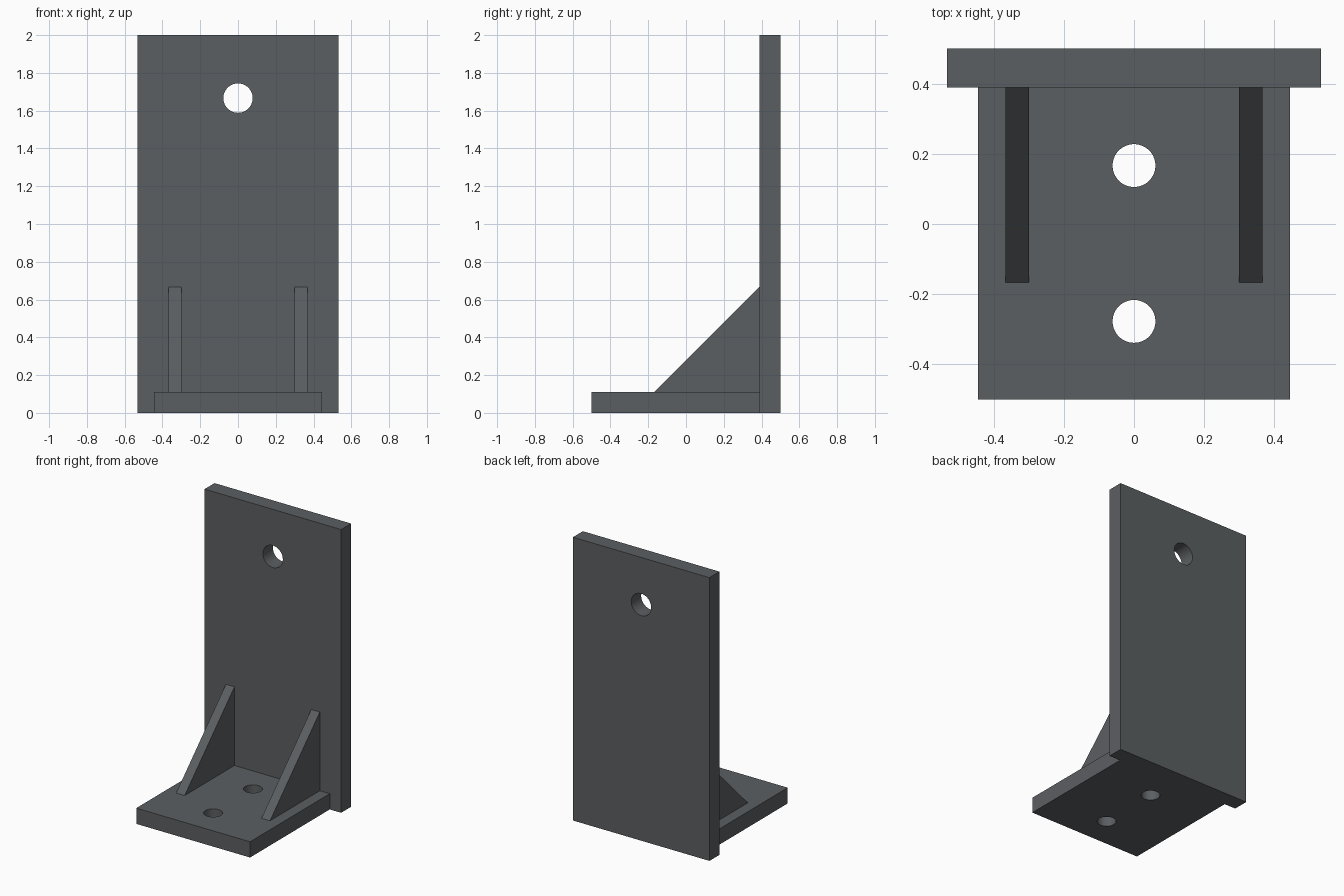
import bpy
import bmesh
import math

if "Cube" in bpy.data.objects:
    bpy.data.objects.remove(bpy.data.objects["Cube"], do_unlink=True)

MM = 2 / 180          # the bracket is 180 mm tall
THICK = 10 * MM       # plate thickness
FRONT, BACK = -45 * MM, 45 * MM
FACE = BACK - THICK   # front face of the upright plate

steel = bpy.data.materials.new("dark_grey_steel")
steel.use_nodes = True
colour = (0.105, 0.114, 0.121, 1)
steel.diffuse_color = colour
steel.node_tree.nodes["Principled BSDF"].inputs["Base Color"].default_value = colour


def prism(name, profile, x0, x1):
    """Extrude a (y, z) profile from x0 to x1."""
    bm = bmesh.new()
    face = bm.faces.new([bm.verts.new((x0, y, z)) for y, z in profile])
    new = bmesh.ops.extrude_face_region(bm, geom=[face])["geom"]
    verts = [v for v in new if isinstance(v, bmesh.types.BMVert)]
    bmesh.ops.translate(bm, verts=verts, vec=(x1 - x0, 0, 0))
    bmesh.ops.recalc_face_normals(bm, faces=bm.faces)
    mesh = bpy.data.meshes.new(name)
    bm.to_mesh(mesh)
    bm.free()
    mesh.materials.append(steel)
    obj = bpy.data.objects.new(name, mesh)
    bpy.context.collection.objects.link(obj)
    return obj


def plate(name, width, y0, y1, height):
    outline = [(y0, 0), (y1, 0), (y1, height), (y0, height)]
    return prism(name, outline, -width / 2, width / 2)


def drill(obj, radius, location, rotation=(0, 0, 0)):
    """Cut a round through hole, then smooth its wall."""
    bpy.ops.mesh.primitive_cylinder_add(
        vertices=64, radius=radius, depth=4 * THICK,
        location=location, rotation=rotation)
    cutter = bpy.context.object
    cutter.hide_render = True
    cutter.data.materials.append(steel)
    bpy.ops.object.select_all(action='DESELECT')
    obj.select_set(True)
    bpy.context.view_layer.objects.active = obj
    mod = obj.modifiers.new("hole", 'BOOLEAN')
    mod.operation = 'DIFFERENCE'
    mod.solver = 'EXACT'
    mod.object = cutter
    bpy.ops.object.modifier_apply(modifier=mod.name)
    bpy.data.objects.remove(cutter, do_unlink=True)
    bpy.ops.object.shade_smooth_by_angle(angle=math.radians(30))


# Upright plate with its single hole
upright = plate("upright_plate", 96 * MM, FACE, BACK, 2)
drill(upright, 7 * MM, (0, (FACE + BACK) / 2, 150 * MM), (math.pi / 2, 0, 0))

# Base plate with two holes
base = plate("base_plate", 80 * MM, FRONT, FACE, THICK)
for y in (15, -25):
    drill(base, 5.5 * MM, (0, y * MM, THICK / 2))

# Triangular gussets
triangle = [(FACE, THICK), (FACE, 60 * MM), (FACE - 50 * MM, THICK)]
for name, side in (("left_gusset", 1), ("right_gusset", -1)):
    prism(name, triangle, side * 27 * MM, side * 33 * MM)
